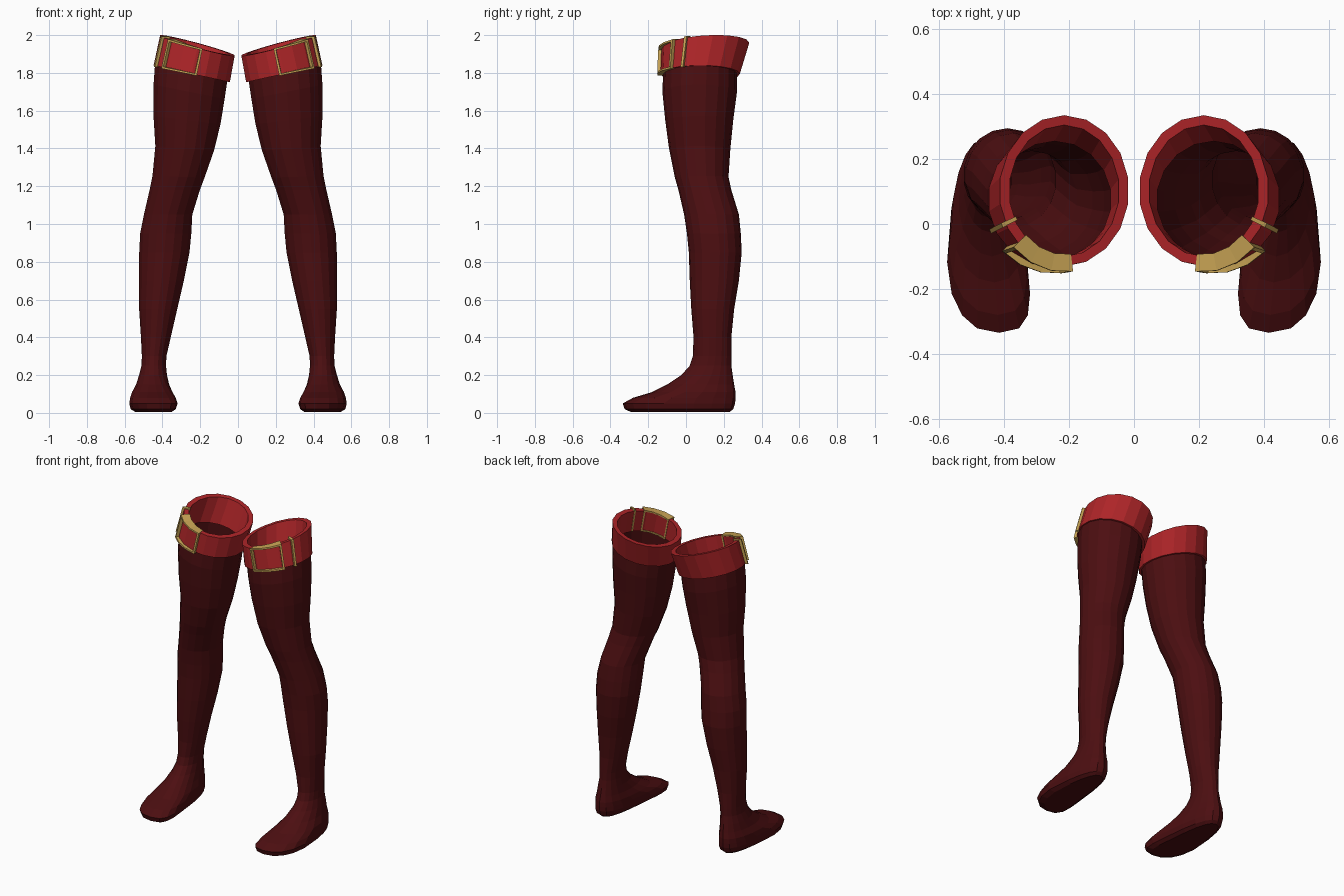
import bpy, bmesh, math

if "Cube" in bpy.data.objects:
    bpy.data.objects.remove(bpy.data.objects["Cube"])

SIDES = 18


def material(name, rgb):
    m = bpy.data.materials.new(name)
    m.diffuse_color = (*rgb, 1)
    m.use_nodes = True
    m.node_tree.nodes["Principled BSDF"].inputs["Base Color"].default_value = m.diffuse_color
    return m


DARK = material("dark_maroon", (0.072, 0.0045, 0.0055))
RED = material("bright_red", (0.42, 0.018, 0.021))
GOLD = material("gold", (0.58, 0.37, 0.09))


def spow(v, e):
    return math.copysign(abs(v) ** e, v)


def ring_point(a, z, x0, x1, y0, y1, tilt=0, e=1, taper=0, skew=0, ytilt=0):
    """Point on an egg-shaped slice; a = 0 is the front, a = 90 degrees the outer side."""
    s, c = spow(math.sin(a), e), spow(math.cos(a), e)
    dx = (x1 - x0) / 2 * s * (1 + taper * c) - skew * max(0, c) ** 2
    dy = -(y1 - y0) / 2 * c
    return ((x0 + x1) / 2 + dx, (y0 + y1) / 2 + dy, z + tilt * dx + ytilt * dy)


def finish(bm, name, mat, recalc=True):
    """Turn the bmesh into an object mirrored to the other leg."""
    if recalc:
        bmesh.ops.recalc_face_normals(bm, faces=bm.faces)
    me = bpy.data.meshes.new(name)
    bm.to_mesh(me)
    bm.free()
    me.materials.append(mat)
    ob = bpy.data.objects.new(name, me)
    bpy.context.collection.objects.link(ob)
    ob.modifiers.new("other_leg", 'MIRROR').use_mirror_merge = False
    return ob


def loft(bm, slices, closed=False):
    rings = [[bm.verts.new(ring_point(2 * math.pi * i / SIDES, *s)) for i in range(SIDES)]
             for s in slices]
    pairs = list(zip(rings, rings[1:]))
    if closed:
        pairs.append((rings[-1], rings[0]))
    for r, q in pairs:
        for i in range(SIDES):
            j = (i + 1) % SIDES
            bm.faces.new((r[i], q[i], q[j], r[j]))
    return rings


# Stocking: slices from thigh to sole (z, x0, x1, y0, y1, tilt, squareness, taper, skew)
LEG = [
    (1.83, .05, .44, -.12, .27, .24),
    (1.70, .068, .45, -.125, .27, .20),
    (1.55, .09, .45, -.11, .25, .12),
    (1.40, .125, .44, -.09, .235, .08),
    (1.25, .175, .455, -.06, .225, .03),
    (1.18, .20, .47, -.04, .24),
    (1.05, .24, .50, -.01, .28),
    (.95, .245, .52, .005, .29),
    (.85, .255, .525, .015, .295),
    (.70, .285, .525, .02, .28),
    (.55, .32, .525, .028, .255),
    (.40, .355, .515, .04, .24),
    (.30, .378, .51, .036, .24),
    (.25, .38, .512, .02, .24),
    (.20, .375, .525, -.025, .247, 0, 1, 0, .005),
    (.15, .365, .54, -.10, .255, 0, .95, .08, .015),
    (.11, .35, .56, -.18, .262, 0, .88, .16, .025),
    (.08, .342, .568, -.28, .262, 0, .8, .22, .035),
    (.05, .338, .572, -.335, .26, 0, .75, .25, .04),
    (.02, .347, .565, -.325, .25, 0, .75, .25, .04),
    (.004, .37, .54, -.29, .23, 0, .75, .25, .04),
]
bm = bmesh.new()
rings = loft(bm, LEG)
bm.faces.new(rings[-1])
finish(bm, "stocking", DARK)

# Cuff: thick tilted band round the top of the thigh
LOW = (1.795, .04, .45, -.135, .285, .22)
TOP = (1.945, .015, .415, -.13, .335, .27, 1, 0, 0, .06)


def inset(s, d):
    return (s[0], s[1] + d, s[2] - d, s[3] + d, s[4] - d, *s[5:])


bm = bmesh.new()
loft(bm, [LOW, TOP, inset(TOP, .03), inset(LOW, .03)], closed=True)
finish(bm, "cuff", RED)


def cuff_point(a, v, off):
    p, q = ring_point(a, *LOW), ring_point(a, *TOP)
    x, y, z = (m + (n - m) * v for m, n in zip(p, q))
    return (x + off * math.sin(a), y - off * math.cos(a), z)


def bar(bm, a0, a1, v0, v1, inner, outer, segs=1):
    """Bar that follows the cuff from angle a0 to a1 and height v0 to v1."""
    prev = None
    for i in range(segs + 1):
        a = math.radians(a0 + (a1 - a0) * i / segs)
        cur = [bm.verts.new(cuff_point(a, v, o)) for v, o in
               ((v0, inner), (v0, outer), (v1, outer), (v1, inner))]
        if prev:
            for k in range(4):
                n = (k + 1) % 4
                bm.faces.new((prev[k], prev[n], cur[n], cur[k]))
        else:
            bm.faces.new(cur)
        prev = cur
    bm.faces.new(prev[::-1])


# Buckle: square frame clasped over the front of the cuff
bm = bmesh.new()
for v0, v1 in ((-.03, .04), (.96, 1.03)):
    bar(bm, -7, 46, v0, v1, -.036, .018, 3)
for a in (-7, 43):
    bar(bm, a, a + 3, .04, .96, -.036, .018)
finish(bm, "buckle", GOLD)

# Belt loop: thin upright clip on the outer side
bm = bmesh.new()
bar(bm, 62.5, 66, -.03, 1.04, -.036, .014)
finish(bm, "belt_loop", GOLD)
